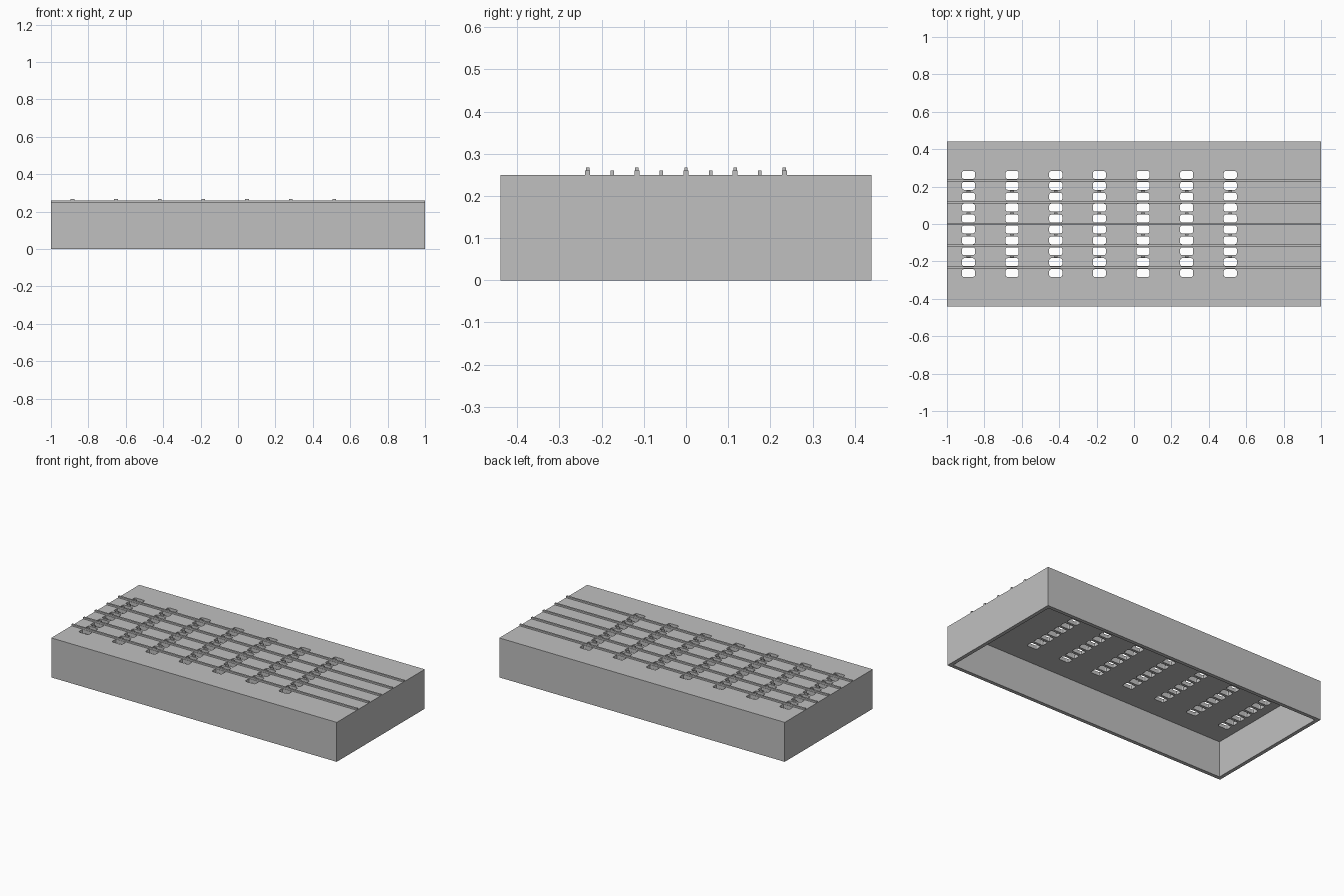
import bpy
import bmesh
from mathutils import Matrix, Vector

cube = bpy.data.objects.get("Cube")
if cube:
    bpy.data.objects.remove(cube, do_unlink=True)

# One plain grey for everything
GREY = (0.527, 0.527, 0.527, 1)
grey = bpy.data.materials.new("light grey")
grey.use_nodes = True
grey.diffuse_color = GREY
grey.node_tree.nodes["Principled BSDF"].inputs["Base Color"].default_value = GREY

LENGTH, DEPTH, TOP, WALL = 2.0, 0.88, 0.25, 0.023
COLUMN_X = [-0.885 + 0.2333 * i for i in range(7)]
PITCH = 0.0583


def add_box(bm, center, size, corner=0):
    """Add a box; corner rounds its upright edges."""
    matrix = Matrix.Translation(center) @ Matrix.Diagonal((*size, 1))
    verts = bmesh.ops.create_cube(bm, size=1, matrix=matrix)["verts"]
    if corner:
        edges = {e for v in verts for e in v.link_edges}
        upright = [e for e in edges
                   if abs((e.verts[0].co - e.verts[1].co).normalized().z) > 0.9]
        bmesh.ops.bevel(bm, geom=upright, offset=corner, segments=2,
                        profile=0.5, affect='EDGES')


def make_object(name, bm):
    mesh = bpy.data.meshes.new(name)
    bmesh.ops.recalc_face_normals(bm, faces=bm.faces)
    bm.to_mesh(mesh)
    bm.free()
    mesh.materials.append(grey)
    obj = bpy.data.objects.new(name, mesh)
    bpy.context.collection.objects.link(obj)
    return obj


# Cutter: hollow underside
bm = bmesh.new()
inner_top = TOP - WALL
add_box(bm, Vector((0, 0, inner_top / 2 - 0.05)),
        (LENGTH - 2 * WALL, DEPTH - 2 * WALL, inner_top + 0.1))
hollow = make_object("hollow_cutter", bm)

# Cutter: seven columns of ten slots
bm = bmesh.new()
for x in COLUMN_X:
    for row in range(10):
        add_box(bm, Vector((x, (row - 4.5) * PITCH, TOP)),
                (0.07, 0.042, 0.1), corner=0.01)
slots = make_object("slot_cutter", bm)

# Open-bottomed casing
bm = bmesh.new()
add_box(bm, Vector((0, 0, TOP / 2)), (LENGTH, DEPTH, TOP))
casing = make_object("casing", bm)
for cutter in (hollow, slots):
    mod = casing.modifiers.new(cutter.name, 'BOOLEAN')
    mod.operation = 'DIFFERENCE'
    mod.solver = 'EXACT'
    mod.object = cutter
    cutter.hide_render = True
graph = bpy.context.evaluated_depsgraph_get()
carved = bpy.data.meshes.new_from_object(casing.evaluated_get(graph))
casing.modifiers.clear()
casing.data = carved
for cutter in (hollow, slots):
    bpy.data.objects.remove(cutter, do_unlink=True)

# Five long ridges
bm = bmesh.new()
for i in range(-2, 3):
    add_box(bm, Vector((0, 2 * i * PITCH, TOP + 0.004)), (LENGTH, 0.012, 0.012))
make_object("ridges", bm)

# Small nubs between neighbouring slots, raised where they sit on a ridge
bm = bmesh.new()
for x in COLUMN_X:
    for i in range(-4, 5):
        base = TOP - 0.002
        top = TOP + (0.017 if i % 2 == 0 else 0.01)
        add_box(bm, Vector((x, i * PITCH, (base + top) / 2)),
                (0.02, 0.008, top - base))
make_object("nubs", bm)
